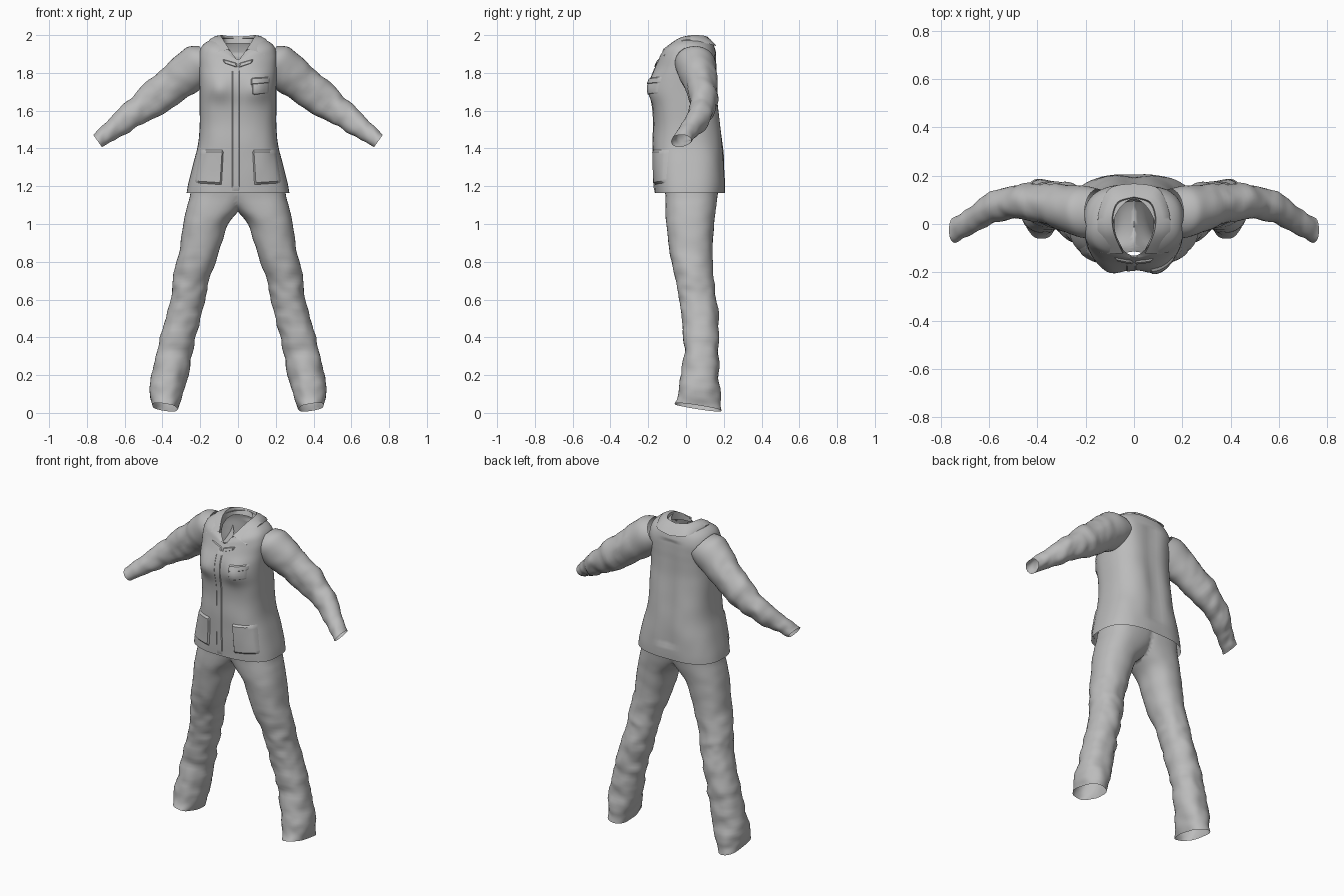
import bpy, bmesh, math
from mathutils import Vector, noise
from mathutils.bvhtree import BVHTree

if "Cube" in bpy.data.objects:
    bpy.data.objects.remove(bpy.data.objects["Cube"])

GREY = (0.5, 0.5, 0.5, 1)
cloth = bpy.data.materials.new("grey cloth")
cloth.use_nodes = True
cloth.diffuse_color = GREY
cloth.node_tree.nodes["Principled BSDF"].inputs["Base Color"].default_value = GREY


def add_object(name, bm, mirror=False, angle=50):
    bmesh.ops.recalc_face_normals(bm, faces=bm.faces)
    mesh = bpy.data.meshes.new(name)
    bm.to_mesh(mesh)
    bm.free()
    mesh.materials.append(cloth)
    obj = bpy.data.objects.new(name, mesh)
    bpy.context.collection.objects.link(obj)
    bpy.ops.object.select_all(action="DESELECT")
    obj.select_set(True)
    bpy.context.view_layer.objects.active = obj
    bpy.ops.object.shade_smooth_by_angle(angle=math.radians(angle))
    if mirror:
        mod = obj.modifiers.new("Mirror", "MIRROR")
        mod.use_bisect_axis[0] = True
        mod.use_clip = True
    return obj


def spline(keys, steps):
    """Catmull-Rom through tuples of any length."""
    out = []
    for i in range(len(keys) - 1):
        a, b, c, d = (keys[min(max(i + k, 0), len(keys) - 1)] for k in (-1, 0, 1, 2))
        for s in range(steps):
            t = s / steps
            out.append([q + t / 2 * (r - p + t * (2 * p - 5 * q + 4 * r - w + t * (3 * (q - r) + w - p)))
                        for p, q, r, w in zip(a, b, c, d)])
    return out + [list(keys[-1])]


def grid_mesh(rows, closed=False):
    bm = bmesh.new()
    vs = [[bm.verts.new(p) for p in row] for row in rows]
    n = len(vs[0])
    for lower, upper in zip(vs, vs[1:]):
        for j in range(n if closed else n - 1):
            k = (j + 1) % n
            bm.faces.new((lower[j], lower[k], upper[k], upper[j]))
    return bm


def power(v, e):
    return math.copysign(abs(v) ** e, v)


def around(count, e=2.0):
    """Unit superellipse points."""
    for j in range(count):
        a = math.tau * j / count
        yield power(math.cos(a), 2 / e), power(math.sin(a), 2 / e)


def wrinkle(p, amount, stretch):
    q = Vector((p.x * stretch[0], p.y * stretch[1], p.z * stretch[2]))
    return amount * (noise.noise(q) + 0.5 * noise.noise(q * 2.1))


# Jacket body: height, half width, front, back, roundness, neckline drop
body_keys = [
    (1.165, .272, -.165, .205, 2.7, 0), (1.22, .262, -.168, .207, 2.7, 0),
    (1.32, .237, -.172, .205, 2.7, 0), (1.42, .212, -.176, .198, 2.6, 0),
    (1.52, .203, -.172, .188, 2.6, 0), (1.62, .203, -.178, .176, 2.6, 0),
    (1.70, .203, -.190, .167, 2.6, 0), (1.77, .205, -.184, .164, 2.6, 0),
    (1.83, .208, -.162, .165, 2.6, .005), (1.89, .208, -.145, .163, 2.6, .03),
    (1.94, .192, -.138, .152, 2.4, .07), (1.972, .15, -.134, .135, 2.0, .105),
    (1.985, .088, -.130, .105, 1.7, .125)]
rows = []
for z, w, front, back, e, drop in spline(body_keys, 5):
    row = []
    for c, s in around(64, e):
        p = Vector((w * c, (front + back) / 2 + (back - front) / 2 * s, z))
        if s < 0:
            p.z -= drop * (1 - abs(c))
            bust = math.exp(-((abs(p.x) - .105) / .06) ** 2 - ((z - 1.715) / .06) ** 2)
            p.y -= .024 * bust * -s
        else:
            p.y -= .012 * s * math.exp(-(p.x / .05) ** 2) * (1.25 < z < 1.9)
        p.y += wrinkle(p, .005, (7, 4, 4))
        row.append(p)
    rows.append(row)
bm = grid_mesh(rows, True)
bm.normal_update()
body_surface = BVHTree.FromBMesh(bm)
add_object("jacket_body", bm)


def front_patch(name, corners, thick, nx=14, nz=14):
    """Raised patch laid on the front; corners run bottom left, bottom right, top right, top left."""
    bl, br, tr, tl = (Vector(c) for c in corners)
    rows = []
    for i in range(nz + 1):
        row = []
        for j in range(nx + 1):
            u, v = j / nx, i / nz
            x, z = bl.lerp(br, u).lerp(tl.lerp(tr, u), v)
            hit = body_surface.ray_cast(Vector((x, -1, z)), Vector((0, 1, 0)))[0]
            y = hit.y if hit else -.11
            inside = 0 < i < nz and 0 < j < nx
            row.append((x, y - (thick if inside else -.003), z))
        rows.append(row)
    add_object(name, grid_mesh(rows), angle=35)


front_patch("button_placket", [(-.035, 1.168), (.012, 1.168), (.012, 1.84), (-.035, 1.84)], .004, 6, 40)
for side, label in ((1, "left"), (-1, "right")):
    front_patch(label + "_hip_pocket",
                [(side * .085, 1.205), (side * .232, 1.215), (side * .202, 1.395), (side * .075, 1.395)], .011)
    front_patch(label + "_lapel",
                [(0, 1.825), (side * .075, 1.852), (side * .085, 1.875), (side * .004, 1.852)], .007, 8, 6)
front_patch("chest_pocket", [(.075, 1.68), (.165, 1.69), (.17, 1.765), (.07, 1.765)], .004)
front_patch("chest_pocket_flap", [(.068, 1.735), (.172, 1.745), (.172, 1.78), (.068, 1.775)], .009, 14, 6)

# Folded collar: inner edge, crest and outer edge from the nape to the front point
collar_keys = [
    (0, .095, 1.955, 0, .112, 1.992, 0, .158, 1.945),
    (.06, .08, 1.955, .066, .092, 1.997, .10, .138, 1.958),
    (.08, .03, 1.955, .09, .032, 2.0, .145, .045, 1.977),
    (.076, -.04, 1.935, .082, -.04, 1.982, .15, -.035, 1.965),
    (.042, -.112, 1.90, .046, -.122, 1.925, .142, -.118, 1.892)]
rows = []
for k in spline(collar_keys, 6):
    inner, crest, outer = Vector(k[:3]), Vector(k[3:6]), Vector(k[6:])
    middle = crest.lerp(outer, .5) + Vector((0, -.004, .007))
    rows.append([inner, crest, middle, outer, outer - Vector((0, -.01, .012))])
add_object("collar", grid_mesh(rows), mirror=True)

# Sleeves: centre, radius across, radius in depth
sleeve_keys = [
    (.15, .045, 1.865, .095, .10), (.205, .05, 1.845, .112, .108), (.27, .062, 1.795, .108, .10),
    (.35, .08, 1.735, .098, .087), (.45, .093, 1.66, .09, .074), (.53, .085, 1.60, .077, .068),
    (.60, .058, 1.548, .066, .062), (.67, .022, 1.495, .053, .056), (.715, -.005, 1.462, .046, .054),
    (.745, -.022, 1.442, .040, .055)]
across = Vector((.58, 0, .81))
rows = []
for x, y, z, r, depth in spline(sleeve_keys, 6):
    row = []
    for c, s in around(32):
        p = Vector((x, y, z)) + across * r * c + Vector((0, depth * s, 0))
        fold = wrinkle(p, .011, (14, 7, 10)) * min(1, max(0, (x - .2) * 6))
        row.append(p + (across * c + Vector((0, s, 0))) * fold)
    rows.append(row)
add_object("sleeves", grid_mesh(rows, True), mirror=True)

# Trousers: height, inner edge, outer edge, front, back, roundness
leg_keys = [
    (1.24, -.10, .235, -.12, .175, 2.6), (1.16, -.075, .252, -.112, .168, 2.6),
    (1.08, -.015, .272, -.108, .158, 2.5), (1.0, .052, .288, -.104, .148, 2.3),
    (.90, .085, .305, -.093, .142, 2.2), (.80, .118, .325, -.078, .14, 2.2),
    (.70, .152, .342, -.052, .142, 2.2), (.63, .168, .352, -.036, .155, 2.2),
    (.54, .19, .376, -.026, .165, 2.2), (.44, .212, .400, -.018, .172, 2.2),
    (.34, .237, .428, -.012, .176, 2.2), (.24, .263, .449, -.018, .178, 2.2),
    (.15, .277, .462, -.030, .178, 2.3), (.08, .295, .463, -.043, .182, 2.3),
    (.03, .318, .458, -.062, .188, 2.3)]
rows = []
for z, x0, x1, y0, y1, e in spline(leg_keys, 5):
    row = []
    low = max(0, 1 - z / .25)
    loose = .3 + .7 * min(1, max(0, (1.0 - z) * 3))
    for c, s in around(40, e):
        p = Vector(((x0 + x1) / 2 + (x1 - x0) / 2 * c, (y0 + y1) / 2 + (y1 - y0) / 2 * s,
                    z + low * (.012 * c - .022 * s)))
        fold = loose * wrinkle(p, .012, (9, 7, 11))
        row.append(p + Vector((c, s, 0)) * fold)
    rows.append(row)
add_object("trousers", grid_mesh(rows, True), mirror=True)
